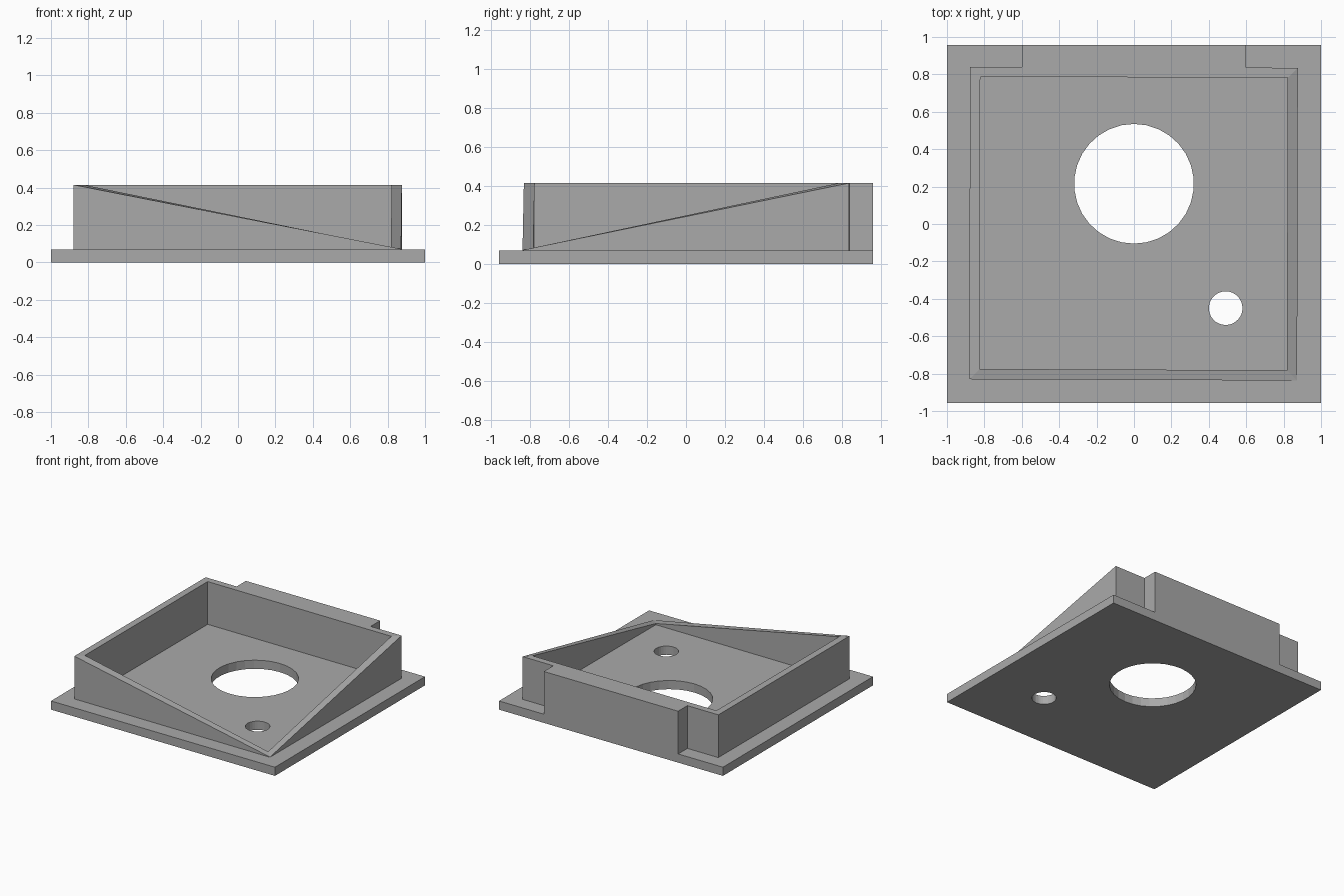
import bpy, bmesh

cube = bpy.data.objects.get("Cube")
if cube:
    bpy.data.objects.remove(cube, do_unlink=True)

BASE, TOP = 0.07, 0.415
HALF_X, HALF_Y = 1.0, 0.957

grey = bpy.data.materials.new("mid_grey")
grey.use_nodes = True
grey.diffuse_color = (0.4, 0.4, 0.4, 1)
grey.node_tree.nodes["Principled BSDF"].inputs["Base Color"].default_value = (0.4, 0.4, 0.4, 1)


def finish(name, bm):
    bmesh.ops.recalc_face_normals(bm, faces=bm.faces[:])
    mesh = bpy.data.meshes.new(name)
    bm.to_mesh(mesh)
    bm.free()
    mesh.materials.append(grey)
    obj = bpy.data.objects.new(name, mesh)
    bpy.context.collection.objects.link(obj)
    return obj


def box(name, low, high):
    bm = bmesh.new()
    bmesh.ops.create_cube(bm, size=1)
    for v in bm.verts:
        v.co = [high[i] if v.co[i] > 0 else low[i] for i in range(3)]
    return finish(name, bm)


def drill(target, name, x, y, radius):
    bm = bmesh.new()
    bmesh.ops.create_cone(bm, cap_ends=True, segments=30, radius1=radius,
                          radius2=radius, depth=1)
    bmesh.ops.translate(bm, verts=bm.verts[:], vec=(x, y, 0))
    cutter = finish(name, bm)
    cutter.hide_render = True
    cutter.hide_viewport = True
    cutter.display_type = 'WIRE'
    mod = target.modifiers.new(name, 'BOOLEAN')
    mod.operation = 'DIFFERENCE'
    mod.solver = 'EXACT'
    mod.object = cutter


# Base plate with its two through holes
plate = box("base_plate", (-HALF_X, -HALF_Y, 0), (HALF_X, HALF_Y, BASE))
drill(plate, "large_hole_cutter", 0, 0.215, 0.32)
drill(plate, "small_hole_cutter", 0.49, -0.45, 0.09)

# Rim wall, sloping down to the front left corner
outer = [(-0.88, -0.83), (0.872, -0.837), (0.876, 0.835), (-0.877, 0.84)]
inner = [(-0.825, -0.775), (0.817, -0.782), (0.822, 0.782), (-0.822, 0.787)]
bm = bmesh.new()


def loop(points, low_corner=None):
    heights = [BASE] * 4 if low_corner is None else [TOP, low_corner, TOP, TOP]
    return [bm.verts.new((x, y, z)) for (x, y), z in zip(points, heights)]


loops = [loop(outer), loop(outer, BASE + 0.002), loop(inner, BASE + 0.01), loop(inner)]
for a, b in zip(loops, loops[1:] + loops[:1]):
    for i in range(4):
        j = (i + 1) % 4
        bm.faces.new((a[i], a[j], b[j], b[i]))
finish("rim_wall", bm)

# Thick block behind the back wall, flush with the plate edge
box("back_block", (-0.6, 0.83, BASE), (0.6, HALF_Y, TOP))
